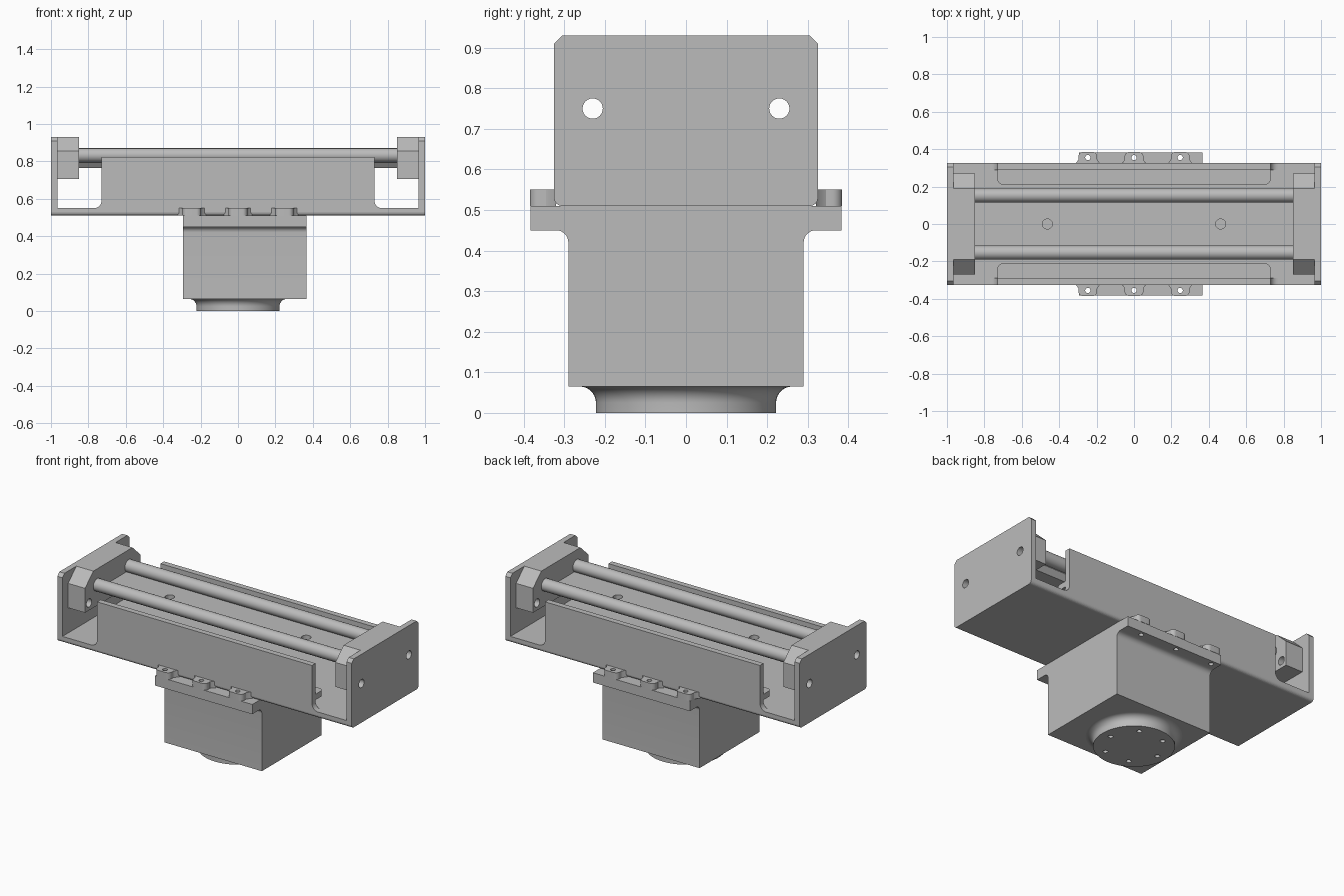
import bpy, bmesh
from math import sin, cos, pi, radians
from mathutils import Vector

cube = bpy.data.objects.get("Cube")
if cube:
    bpy.data.objects.remove(cube, do_unlink=True)

grey = bpy.data.materials.new("machined_grey")
grey.use_nodes = True
COLOR = (0.5, 0.5, 0.5, 1)
grey.diffuse_color = COLOR
grey.node_tree.nodes["Principled BSDF"].inputs["Base Color"].default_value = COLOR


def finish(name, bm):
    bmesh.ops.recalc_face_normals(bm, faces=bm.faces)
    mesh = bpy.data.meshes.new(name)
    bm.to_mesh(mesh)
    bm.free()
    mesh.materials.append(grey)
    obj = bpy.data.objects.new(name, mesh)
    bpy.context.collection.objects.link(obj)
    return obj


def place(axis, u, v, w):
    """Map profile coordinates u, v and depth w to space."""
    return {"x": (w, u, v), "y": (u, w, v), "z": (u, v, w)}[axis]


def prism(name, profile, axis, start, end):
    bm = bmesh.new()
    face = bm.faces.new([bm.verts.new(place(axis, u, v, start)) for u, v in profile])
    moved = bmesh.ops.extrude_face_region(bm, geom=[face])["geom"]
    verts = [g for g in moved if isinstance(g, bmesh.types.BMVert)]
    bmesh.ops.translate(bm, verts=verts, vec=Vector(place(axis, 0, 0, end - start)))
    return finish(name, bm)


def arc(cu, cv, radius, start, end, steps=8):
    angles = [radians(start + (end - start) * i / steps) for i in range(steps + 1)]
    return [(cu + radius * cos(a), cv + radius * sin(a)) for a in angles]


def box(name, x, y, z):
    return prism(name, [(x[0], y[0]), (x[1], y[0]), (x[1], y[1]), (x[0], y[1])], "z", *z)


def rod(name, axis, u, v, radius, start, end, steps=32):
    return prism(name, arc(u, v, radius, 0, 360, steps)[:-1], axis, start, end)


def mirrored(half):
    """Close a half profile by reflecting it across u = 0."""
    return half + [(-u, v) for u, v in reversed(half)]


def drill(obj, axis, centres, radius, start, end):
    for u, v in centres:
        cutter = rod("drill_cutter", axis, u, v, radius, start, end, 24)
        cutter.hide_render = True
        mod = obj.modifiers.new("hole", "BOOLEAN")
        mod.operation = "DIFFERENCE"
        mod.solver = "EXACT"
        mod.object = cutter
        bpy.context.view_layer.objects.active = obj
        bpy.ops.object.modifier_apply(modifier=mod.name)
        bpy.data.objects.remove(cutter, do_unlink=True)


W = 0.325            # half depth of the bracket
BOTTOM, FLOOR, TOP = 0.51, 0.55, 0.93
smooth = []

# Base plate with rounded lower edges
lower_edge = arc(W - 0.02, BOTTOM + 0.02, 0.02, -90, 0)
prism("base_plate", mirrored(lower_edge + [(W, FLOOR)]), "x", -0.98, 0.98)

ear_x = (-0.247, 0, 0.247)
bolt_holes = [(-0.23, 0.75), (0.23, 0.75)]
for side, label in ((1, "left"), (-1, "right")):
    # End plates with clipped top corners
    plate = prism(label + "_end_plate",
                  mirrored(lower_edge + [(W, TOP - 0.02), (W - 0.02, TOP)]),
                  "x", side * 0.965, side)
    drill(plate, "x", bolt_holes, 0.025, side * 0.9, side * 1.1)

    # Rod clamp blocks with sloped shoulders
    block = prism(label + "_rod_block",
                  mirrored([(0.27, 0.705), (0.27, 0.855), (0.19, TOP)]),
                  "x", side * 0.85, side * 0.966)
    drill(block, "x", bolt_holes, 0.025, side * 0.8, side * 1.1)

for side, label in ((-1, "front"), (1, "back")):
    # Side walls, flared where they meet the floor
    wall = mirrored([(0.77, FLOOR - 0.01)] + arc(0.77, FLOOR + 0.04, 0.04, -90, -180)
                    + [(0.73, 0.825)])
    smooth.append(prism(label + "_wall", wall, "y", side * 0.29, side * W))

    # Inner shelf with rounded free corners
    shelf = mirrored([(0.73, 0.295)] + arc(0.70, 0.24, 0.03, 0, -90))
    prism(label + "_shelf", [(u, side * v) for u, v in shelf], "z", 0.60, 0.635)

    # Guide rods
    smooth.append(rod(label + "_guide_rod", "x", side * 0.153, 0.833, 0.0375, -0.86, 0.86))

    # Mounting ears
    for i, x in enumerate(ear_x):
        half = ([(0.075, 0.32), (0.06, 0.33), (0.05, 0.345)]
                + arc(0.025, 0.36, 0.025, 0, 90))
        outline = [(x + u, side * v) for u, v in mirrored(half)]
        ear = prism(f"{label}_ear_{i + 1}", outline, "z", BOTTOM, FLOOR)
        drill(ear, "z", [(x, side * 0.355)], 0.014, 0.4, 0.6)
        smooth.append(ear)

# Centre slab between the rods, chamfered underneath
slab = prism("centre_slab", mirrored([(0.11, 0.765), (0.135, 0.797), (0.135, 0.803)]),
             "x", -0.86, 0.86)
drill(slab, "z", [(-0.463, 0), (0.463, 0)], 0.027, 0.7, 0.9)

# Lower housing with a flange and filleted neck
housing_half = ([(0.29, 0.065)] + arc(0.32, 0.42, 0.03, 180, 90)
                + [(0.383, 0.45), (0.383, BOTTOM)])
housing = prism("housing", mirrored(housing_half), "x", -0.295, 0.365)
drill(housing, "z", [(x, s * 0.355) for x in ear_x for s in (-1, 1)], 0.014, 0.4, 0.6)
smooth.append(housing)

# Round output hub with a concave flare
bm = bmesh.new()
flare = [(0, 0), (0.222, 0), (0.222, 0.025)] + arc(0.262, 0.025, 0.04, 180, 90)[1:] + [(0, 0.065)]
verts = [bm.verts.new((r, 0, z)) for r, z in flare]
edges = [bm.edges.new(pair) for pair in zip(verts, verts[1:])]
bmesh.ops.spin(bm, geom=verts + edges, cent=(0, 0, 0), axis=(0, 0, 1),
               angle=2 * pi, steps=64, use_duplicate=False)
bmesh.ops.remove_doubles(bm, verts=bm.verts, dist=0.0001)
hub = finish("output_hub", bm)
ring = arc(0, 0, 0.165, 0, 360, 6)[:-1]
drill(hub, "z", ring, 0.014, -0.05, 0.04)
smooth.append(hub)

# Smooth the curved parts and keep their edges crisp
bpy.ops.object.select_all(action="DESELECT")
for obj in smooth:
    obj.select_set(True)
bpy.context.view_layer.objects.active = smooth[0]
bpy.ops.object.shade_smooth_by_angle(angle=radians(30))
